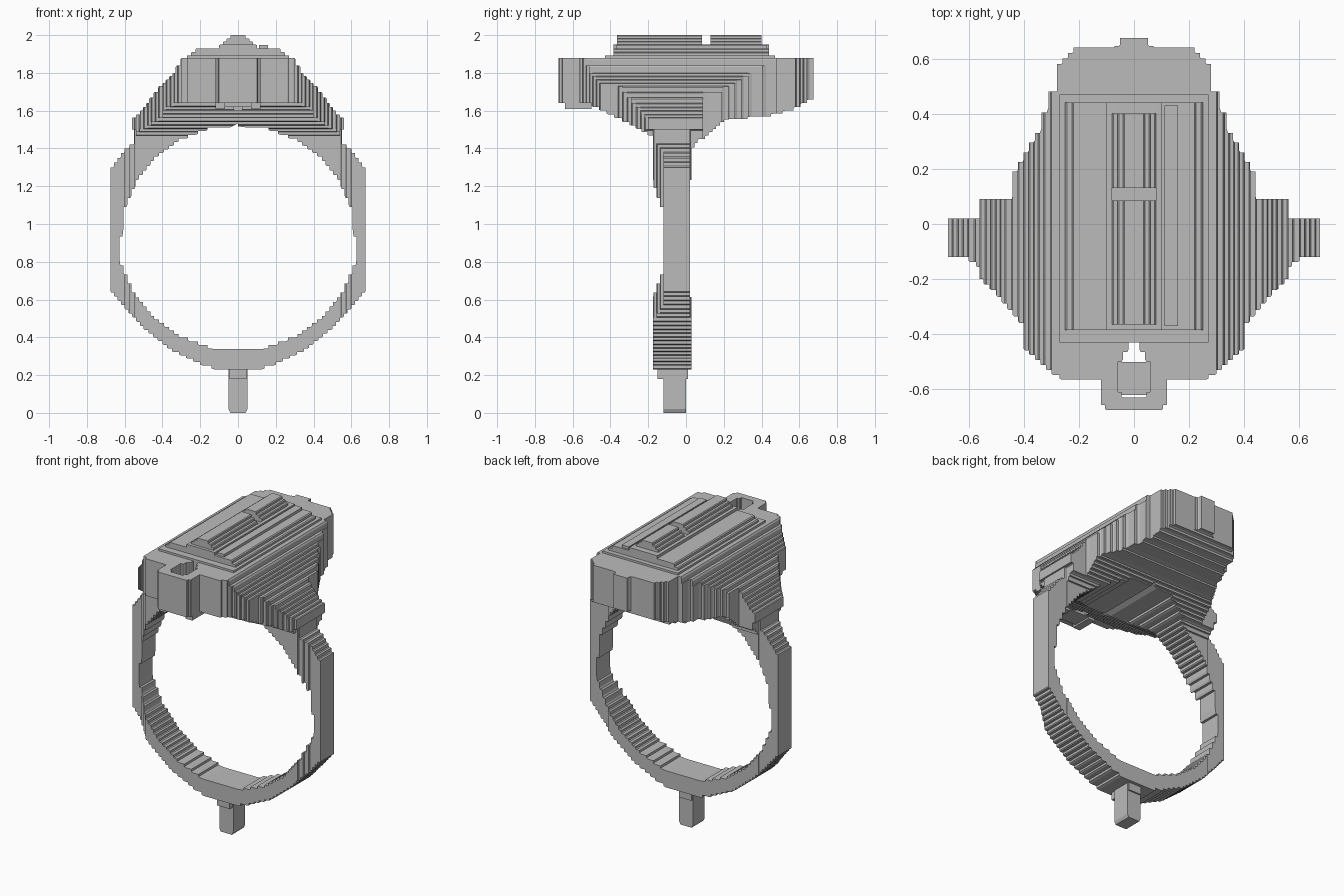
import bpy, bmesh, math
from mathutils import Vector

if "Cube" in bpy.data.objects:
    bpy.data.objects.remove(bpy.data.objects["Cube"])

grey = bpy.data.materials.new("plain_grey")
grey.use_nodes = True
grey.diffuse_color = (0.5, 0.5, 0.5, 1)
grey.node_tree.nodes["Principled BSDF"].inputs["Base Color"].default_value = (0.5, 0.5, 0.5, 1)


def stairs(points, step=0.02):
    """Turn every sloping run of a path into small chamfered steps."""
    out = [points[0]]
    for (ax, ay), (bx, by) in zip(points, points[1:]):
        dx, dy = bx - ax, by - ay
        n = max(1, round(min(abs(dx), abs(dy)) / step))
        if min(abs(dx), abs(dy)) > 0.004:
            for i in range(n):
                x, y = ax + dx * i / n, ay + dy * i / n
                out += [(x + dx / n * 0.75, y), (x + dx / n, y + dy / n * 0.25),
                        (x + dx / n, y + dy / n)]
        else:
            out.append((bx, by))
    return out


def mirrored(half):
    """Close a half outline, given from x = 0 to x = 0, with its mirror image."""
    return half + [(-x, y) for x, y in reversed(half) if x > 0.001]


def prism(name, outline, axis, lo, hi):
    """Extrude a flat outline along one axis."""
    place = {"x": lambda p, d: (d, p[0], p[1]),
             "y": lambda p, d: (p[0], d, p[1]),
             "z": lambda p, d: (p[0], p[1], d)}[axis]
    bm = bmesh.new()
    face = bm.faces.new([bm.verts.new(place(p, lo)) for p in outline])
    new = bmesh.ops.extrude_face_region(bm, geom=[face])["geom"]
    bmesh.ops.translate(bm, verts=[v for v in new if isinstance(v, bmesh.types.BMVert)],
                        vec=Vector(place((0, 0), hi - lo)))
    bmesh.ops.recalc_face_normals(bm, faces=bm.faces)
    mesh = bpy.data.meshes.new(name)
    bm.to_mesh(mesh)
    bm.free()
    mesh.materials.append(grey)
    obj = bpy.data.objects.new(name, mesh)
    bpy.context.collection.objects.link(obj)
    return obj


def combine(obj, other, operation):
    """Apply a boolean and discard the helper."""
    mod = obj.modifiers.new("cut", "BOOLEAN")
    mod.operation, mod.object, mod.solver = operation, other, "EXACT"
    bpy.context.view_layer.update()
    mesh = bpy.data.meshes.new_from_object(
        obj.evaluated_get(bpy.context.evaluated_depsgraph_get()))
    obj.modifiers.clear()
    obj.data = mesh
    bpy.data.objects.remove(other)


def box(name, x, y, z):
    return prism(name, [(x[0], y[0]), (x[1], y[0]), (x[1], y[1]), (x[0], y[1])], "z", *z)


def finger_hole():
    arc = [(0.628 * math.sin(math.pi * i / 12), 0.935 - 0.597 * math.cos(math.pi * i / 12))
           for i in range(13)]
    arc[0], arc[-1] = (0, arc[0][1]), (0, arc[-1][1])
    return prism("finger_hole", mirrored(stairs(arc)), "y", -1, 1)


# Band: stepped ring, wider in depth at the bottom and the shoulders
band_front = [(0, 0.23), (0.08, 0.23), (0.2, 0.27), (0.35, 0.34), (0.5, 0.46), (0.6, 0.57),
              (0.675, 0.66), (0.675, 1.3), (0.6, 1.4), (0.55, 1.44), (0.55, 1.55),
              (0.45, 1.6), (0, 1.6)]
band_plan = [(0, -0.175), (0.52, -0.175), (0.6, -0.12), (0.675, -0.12), (0.675, 0.02),
             (0.56, 0.02), (0.54, 0.03), (0, 0.03)]
band = prism("band", mirrored(stairs(band_front)), "y", -0.3, 0.3)
combine(band, prism("band_plan", mirrored(stairs(band_plan)), "z", 0, 2), "INTERSECT")
combine(band, finger_hole(), "DIFFERENCE")

# Stem under the band
stem = prism("stem", [(-0.05, 0.25), (-0.05, 0.02), (-0.04, 0), (0.04, 0), (0.05, 0.02),
                      (0.05, 0.25)], "y", -0.12, 0)
box("stem_collar", (-0.045, 0.045), (-0.15, 0.01), (0.18, 0.26))

# Head: one block shaped by its front, side and plan outlines
head_front = [(0, 1.88), (0.28, 1.88), (0.33, 1.8), (0.4, 1.73), (0.47, 1.64), (0.52, 1.58),
              (0.56, 1.55), (0.56, 1.5), (0.54, 1.48), (0.54, 1.38), (0, 1.38)]
head_side = [(0.675, 1.88), (0.675, 1.66), (0.57, 1.6), (0.45, 1.57), (0.2, 1.54),
             (0.1, 1.45), (0.06, 1.43), (0.03, 1.38), (-0.14, 1.38), (-0.14, 1.45),
             (-0.3, 1.54), (-0.42, 1.6), (-0.5, 1.64), (-0.675, 1.64), (-0.675, 1.88)]
head_plan = [(0, -0.675), (0.09, -0.675), (0.12, -0.64), (0.12, -0.565), (0.24, -0.565),
             (0.3, -0.53), (0.4, -0.44), (0.4, -0.36), (0.5, -0.24), (0.57, -0.18),
             (0.57, 0.09), (0.45, 0.09), (0.44, 0.19), (0.36, 0.33), (0.31, 0.48),
             (0.28, 0.48), (0.28, 0.58), (0.22, 0.64), (0.1, 0.64), (0.07, 0.645),
             (0.05, 0.675), (0, 0.675)]
head = prism("head", mirrored(stairs(head_front)), "y", -0.8, 0.8)
combine(head, prism("head_side", stairs(head_side), "x", -0.8, 0.8), "INTERSECT")
combine(head, prism("head_plan", mirrored(stairs(head_plan)), "z", 1, 2.1), "INTERSECT")
combine(head, finger_hole(), "DIFFERENCE")

# Through hole in the front loop
loop_hole = [(0, -0.63), (0.03, -0.63), (0.06, -0.59), (0.06, -0.5), (0.02, -0.43), (0, -0.43)]
combine(head, prism("loop_hole", mirrored(stairs(loop_hole)), "z", 1, 2.1), "DIFFERENCE")

# Roof: low base and raised slopes, stepping in at both ends
box("roof_base", (-0.27, 0.27), (-0.43, 0.47), (1.86, 1.893))
roof_half = [(0, 1.95), (0.1, 1.945), (0.1, 1.93), (0.2, 1.93), (0.25, 1.89), (0.25, 1.87),
             (0, 1.87)]
roof = prism("roof", mirrored(stairs(roof_half)), "y", -0.385, 0.44)

# Ridge with a narrow crest, crossed by a short groove
crest = [(0, 2), (0.02, 2), (0.08, 1.95), (0.08, 1.93), (0, 1.93)]
ridge = prism("ridge", mirrored(stairs(crest)), "y", -0.365, 0.4)
for part in (roof, ridge):
    combine(part, box("groove", (-0.08, 0.08), (0.085, 0.13), (1.943, 2.1)), "DIFFERENCE")

# Raised line on the left slope and a lip under the front loop
box("roof_line", (0.11, 0.16), (-0.37, 0.43), (1.92, 1.947))
box("front_lip", (-0.1, 0.1), (-0.62, -0.5), (1.62, 1.65))
for side in (-1, 1):
    xs = sorted((side * 0.07, side * 0.12))
    box("front_lip_end", xs, (-0.64, -0.5), (1.61, 1.66))
